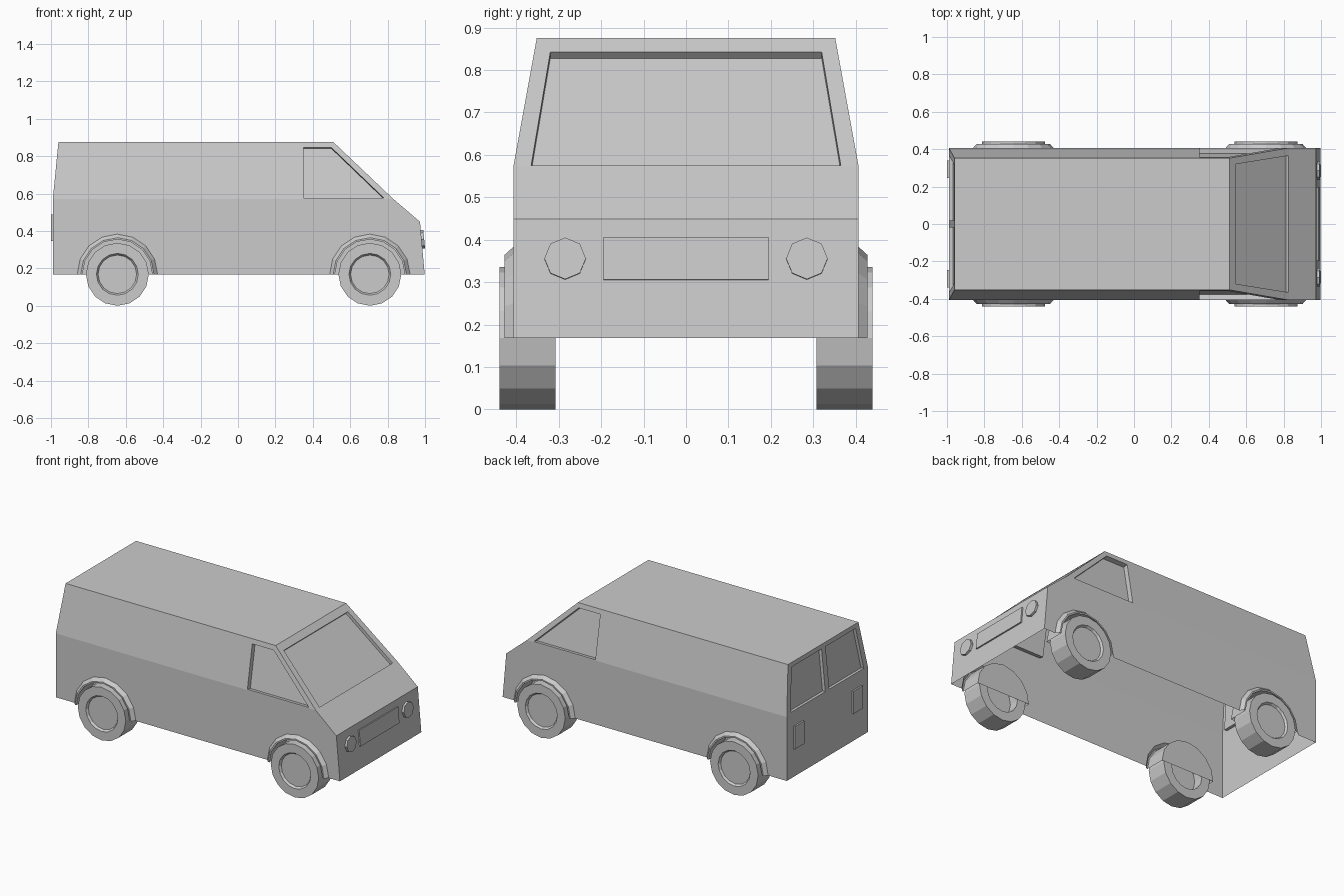
import bpy, bmesh
from math import sin, cos, pi
from mathutils import Vector

if "Cube" in bpy.data.objects:
    bpy.data.objects.remove(bpy.data.objects["Cube"])

BASE, BELT, ROOF = 0.168, 0.572, 0.875      # heights: sill, waist, roof
W, WT = 0.407, 0.352                        # half widths: waist, roof
XR, XRT = -0.99, -0.96                      # rear: waist, roof
AXLES = (-0.645, 0.705)
NOSE = [(0.998, BASE), (0.973, 0.449), (0.829, BELT), (0.51, ROOF)]


def finish(bm, name):
    bmesh.ops.remove_doubles(bm, verts=bm.verts, dist=0.0005)
    bmesh.ops.recalc_face_normals(bm, faces=bm.faces)
    me = bpy.data.meshes.new(name)
    bm.to_mesh(me)
    bm.free()
    ob = bpy.data.objects.new(name, me)
    bpy.context.collection.objects.link(ob)
    return ob


def face(bm, pts):
    return bm.faces.new([bm.verts.new(p) for p in pts])


def strip(bm, a, b, closed=True):
    n = len(a)
    for i in range(n if closed else n - 1):
        j = (i + 1) % n
        face(bm, [a[i], a[j], b[j], b[i]])


def window_panel(bm, outer, inner, depth):
    """Flat panel with a recessed window; the recess points to the van's middle."""
    outer, inner = [Vector(p) for p in outer], [Vector(p) for p in inner]
    n = (outer[1] - outer[0]).cross(outer[2] - outer[0]).normalized()
    if n.dot(Vector((0, 0, 0.4)) - outer[0]) < 0:
        n = -n
    glass = [p + n * depth for p in inner]
    strip(bm, outer, inner)
    strip(bm, inner, glass)
    face(bm, glass)


def prism(name, pts, offset):
    bm = bmesh.new()
    a = [Vector(p) for p in pts]
    b = [p + Vector(offset) for p in a]
    strip(bm, a, b)
    face(bm, a)
    face(bm, b)
    return finish(bm, name)


def arch(cx, r, y):
    return [(cx - r * cos(pi * i / 8), y, BASE + r * sin(pi * i / 8)) for i in range(9)]


# Body shell, open underneath
bm = bmesh.new()
(x0, z0), (x1, z1), (x2, z2), (x3, z3) = NOSE
face(bm, [(XRT, -WT, ROOF), (x3, -WT, ROOF), (x3, WT, ROOF), (XRT, WT, ROOF)])
face(bm, [(x2, -W, z2), (x1, -W, z1), (x1, W, z1), (x2, W, z2)])
face(bm, [(x1, -W, z1), (x0, -W, z0), (x0, W, z0), (x1, W, z1)])
face(bm, [(XR, -W, BASE), (XR, W, BASE), (XR, W, BELT), (XR, -W, BELT)])


# Windscreen
def screen(y, z):
    return (x3 + (x2 - x3) * (ROOF - z) / (ROOF - BELT), y, z)


window_panel(bm, [screen(-WT, ROOF), screen(WT, ROOF), screen(W, BELT), screen(-W, BELT)],
             [screen(-0.32, 0.842), screen(0.32, 0.842), screen(0.365, 0.575), screen(-0.365, 0.575)], 0.02)


def rear(y, z):
    return (XR + (XRT - XR) * (z - BELT) / (ROOF - BELT), y, z)


for s in (-1, 1):
    # Rear door windows
    window_panel(bm, [rear(0, ROOF), rear(s * WT, ROOF), rear(s * W, BELT), rear(0, BELT)],
                 [rear(s * 0.02, 0.848), rear(s * 0.32, 0.848), rear(s * 0.365, 0.585), rear(s * 0.02, 0.585)], 0.02)

    # Upper sides with cab windows
    def side(x, z):
        return (x, s * (W + (WT - W) * (z - BELT) / (ROOF - BELT)), z)
    window_panel(bm, [side(XRT, ROOF), side(x3, ROOF), side(x2, BELT), side(XR, BELT)],
                 [side(0.35, 0.845), side(0.50, 0.845), side(0.78, 0.576), side(0.35, 0.576)], 0.03)

    # Lower sides, flared arches and wheel wells
    edge = [(XR, s * W, BASE)]
    for cx in AXLES:
        rings = [arch(cx, r, s * y) for r, y in
                 ((0.215, W), (0.196, 0.428), (0.187, 0.428), (0.187, 0.30))]
        edge += rings[0]
        for a, b in zip(rings, rings[1:]):
            strip(bm, a, b, False)
        face(bm, rings[-1])
    face(bm, edge + [(x, s * W, z) for x, z in NOSE[:3]] + [(XR, s * W, BELT)])
finish(bm, "van_body")

# Wheels: turned profile (radius, distance from centre line)
PROFILE = [(0.103, 0.427), (0.112, 0.44), (0.168, 0.44), (0.168, 0.308), (0.11, 0.308), (0.11, 0.37)]
for s, side_name in ((-1, "right"), (1, "left")):
    for cx, end in zip(AXLES, ("rear", "front")):
        bm = bmesh.new()
        rings = [[(cx + r * sin(pi * i / 8), s * y, 0.168 - r * cos(pi * i / 8)) for i in range(16)]
                 for r, y in PROFILE]
        for a, b in zip(rings, rings[1:]):
            strip(bm, a, b)
        face(bm, rings[0])
        face(bm, rings[-1])
        finish(bm, f"{end}_{side_name}_wheel")


# Headlights, grille and tail lights
def front(y, z):
    return (x1 + (x0 - x1) * (z1 - z) / (z1 - BASE), y, z)


for s, side_name in ((-1, "right"), (1, "left")):
    prism(f"{side_name}_headlight",
          [front(s * 0.285 + 0.049 * sin(pi * i / 4), 0.355 + 0.049 * cos(pi * i / 4)) for i in range(8)],
          (0.014, 0, 0.001))
    prism(f"{side_name}_tail_light",
          [(XR, s * y, z) for y, z in ((0.245, 0.345), (0.34, 0.345), (0.34, 0.488), (0.245, 0.488))],
          (-0.01, 0, 0))
prism("grille", [front(y, z) for y, z in ((-0.195, 0.305), (0.195, 0.305), (0.195, 0.405), (-0.195, 0.405))],
      (0.008, 0, 0.001))
